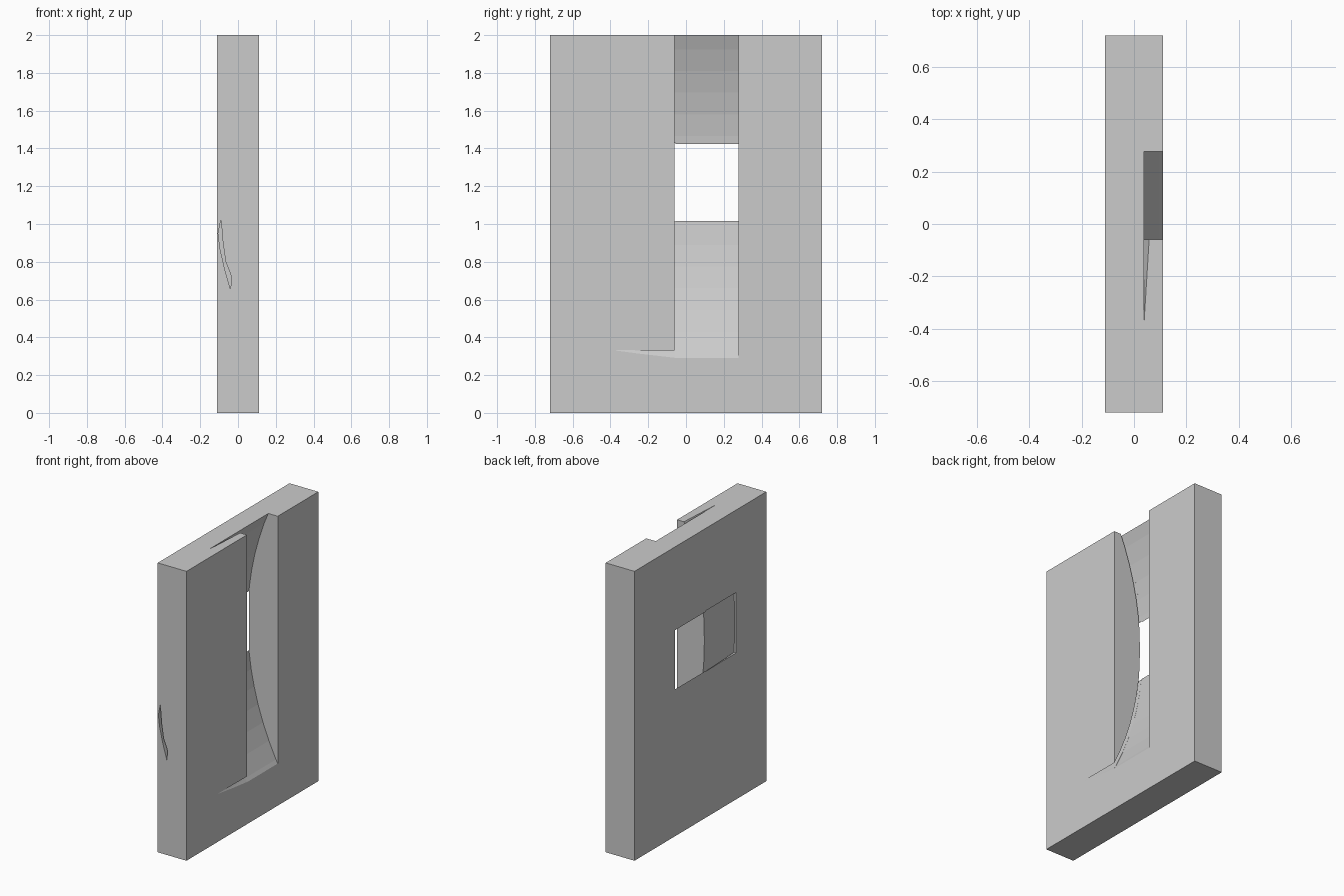
import bpy, bmesh, math

cube = bpy.data.objects.get("Cube")
if cube:
    bpy.data.objects.remove(cube, do_unlink=True)

GREY = (0.6, 0.6, 0.6, 1)
mat = bpy.data.materials.new("plain_grey")
mat.use_nodes = True
mat.diffuse_color = GREY
mat.node_tree.nodes["Principled BSDF"].inputs["Base Color"].default_value = GREY

RADIUS, MID_Z = 2.0, 1.222


def arc(low, z):
    """x of the curved cut at height z, where low is its deepest x."""
    return low + RADIUS - math.sqrt(RADIUS ** 2 - (z - MID_Z) ** 2)


def loft(name, near, far, y_near, y_far):
    """Solid between two matching (x, z) outlines."""
    bm = bmesh.new()
    a = [bm.verts.new((x, y_near, z)) for x, z in near]
    b = [bm.verts.new((x, y_far, z)) for x, z in far]
    n = len(a)
    bm.faces.new(a)
    bm.faces.new(b[::-1])
    for i in range(n):
        j = (i + 1) % n
        bm.faces.new((a[j], a[i], b[i], b[j]))
    bmesh.ops.recalc_face_normals(bm, faces=bm.faces)
    mesh = bpy.data.meshes.new(name)
    bm.to_mesh(mesh)
    bm.free()
    obj = bpy.data.objects.new(name, mesh)
    bpy.context.collection.objects.link(obj)
    obj.data.materials.append(mat)
    return obj


def cut(target, cutter):
    mod = target.modifiers.new(cutter.name, "BOOLEAN")
    mod.operation = "DIFFERENCE"
    mod.solver = "EXACT"
    mod.object = cutter
    bpy.context.view_layer.objects.active = target
    bpy.ops.object.modifier_apply(modifier=mod.name)
    bpy.data.objects.remove(cutter, do_unlink=True)


# Upright slab
rect = [(-0.11, 0), (0.11, 0), (0.11, 2), (-0.11, 2)]
slab = loft("slab", rect, rect, -0.72, 0.72)

# Curved groove, open at the top and breaking through the back
heights = [0.2 + 0.115 * i for i in range(17)]
groove = [(arc(-0.121, z), z) for z in heights] + [(0.4, 2.04), (0.4, 0.2)]
cut(slab, loft("groove_cutter", groove, groove, -0.06, 0.277))

# Thin curved slot tapering away behind the front lip
def band(outer, inner):
    return ([(arc(outer(z), z), z) for z in heights]
            + [(arc(inner(z), z), z) for z in reversed(heights)])


def tip(z):
    return -0.1 - 0.02 * (z - 0.33) / 1.67


near = band(lambda z: -0.121, lambda z: -0.1)
far = band(lambda z: tip(z) - 0.0005, lambda z: tip(z) + 0.0005)
cut(slab, loft("slot_cutter", near, far, -0.05, -0.37))

# Shallow window recess in the back
recess = [(-0.15, 1.012), (-0.095, 1.012), (-0.098, 1.22), (-0.095, 1.43), (-0.15, 1.43)]
cut(slab, loft("window_cutter", recess, recess, -0.055, -0.39))

# Leaf-shaped opening in the front edge
leaf = [(-0.09, 1.025), (-0.105, 0.95), (-0.095, 0.87), (-0.07, 0.76),
        (-0.04, 0.655), (-0.034, 0.72), (-0.065, 0.8), (-0.08, 0.9)]
cut(slab, loft("leaf_cutter", leaf, leaf, -0.75, -0.4))
